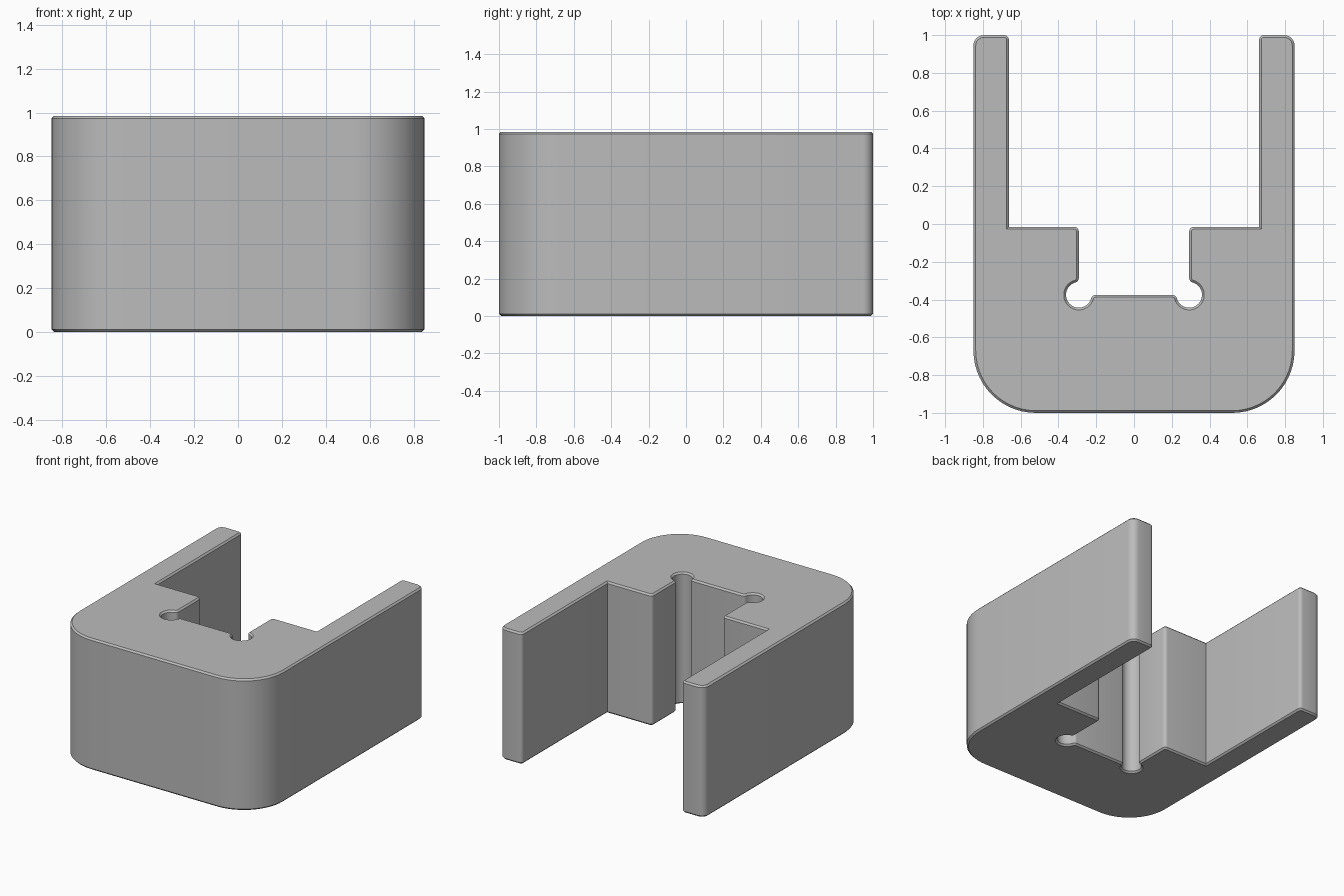
import bpy, bmesh
from math import sin, cos, pi, atan2, sqrt
from mathutils import Vector

if "Cube" in bpy.data.objects:
    bpy.data.objects.remove(bpy.data.objects["Cube"])

HEIGHT, CHAMFER = 0.985, 0.012


def arc(cx, cy, r, a0, a1, n):
    return [Vector((cx + r * cos(a0 + (a1 - a0) * i / n),
                    cy + r * sin(a0 + (a1 - a0) * i / n))) for i in range(n + 1)]


def rounded(prev, corner, after, r, n):
    """Fillet a right-angled corner."""
    p = Vector(corner)
    u = (Vector(prev) - p).normalized() * r
    v = (Vector(after) - p).normalized() * r
    return [p + u * (1 - sin(pi / 2 * i / n)) + v * (1 - cos(pi / 2 * i / n))
            for i in range(n + 1)]


def corner_relief(cx, cy, big, small):
    """Round relief hole blended into the slot wall and slot floor."""
    h = sqrt(big * big + 2 * big * small)
    a = atan2(h, small)
    pts = arc(cx + small, cy + h, small, pi, pi + a, 5)
    pts += arc(cx, cy, big, a, -pi / 2 - a, 24)[1:-1]
    pts += arc(cx - h, cy - small, small, pi / 2 - a, pi / 2, 5)
    return pts


# Half outline: front corner, arm tip, shelf, slot edge, relief
path = [(0, -1), (0.85, -1), (0.85, 1), (0.662, 1), (0.662, -0.015),
        (0.292, -0.015), (0.292, -0.375)]
fillets = [(0.33, 14), (0.055, 6), (0.025, 4), (0, 0), (0.025, 4)]
half = []
for i, (r, n) in enumerate(fillets, 1):
    if r:
        half += rounded(path[i - 1], path[i], path[i + 1], r, n)
    else:
        half.append(Vector(path[i]))
half += corner_relief(*path[-1], 0.068, 0.025)
outline = half + [Vector((-p.x, p.y)) for p in reversed(half)]

# Extrude the outline and chamfer both rims
bm = bmesh.new()
base = bm.faces.new([bm.verts.new((p.x, p.y, 0)) for p in outline])
ext = bmesh.ops.extrude_face_region(bm, geom=[base], use_keep_orig=True)
top = [g for g in ext["geom"] if isinstance(g, bmesh.types.BMVert)]
bmesh.ops.translate(bm, verts=top, vec=(0, 0, HEIGHT))
bmesh.ops.recalc_face_normals(bm, faces=bm.faces)
rims = [e for e in bm.edges if abs(e.verts[0].co.z - e.verts[1].co.z) < 1e-5]
bmesh.ops.bevel(bm, geom=rims, offset=CHAMFER, offset_type='OFFSET',
                segments=1, affect='EDGES', clamp_overlap=False)
bmesh.ops.recalc_face_normals(bm, faces=bm.faces)

mesh = bpy.data.meshes.new("slotted_bracket")
bm.to_mesh(mesh)
bm.free()
bracket = bpy.data.objects.new("slotted_bracket", mesh)
bpy.context.collection.objects.link(bracket)

# Plain grey finish
grey = bpy.data.materials.new("plain_grey")
grey.use_nodes = True
color = (0.5, 0.5, 0.5, 1)
grey.diffuse_color = color
grey.node_tree.nodes["Principled BSDF"].inputs["Base Color"].default_value = color
mesh.materials.append(grey)

bpy.ops.object.select_all(action='DESELECT')
bracket.select_set(True)
bpy.context.view_layer.objects.active = bracket
bpy.ops.object.shade_smooth_by_angle(angle=pi / 6)
